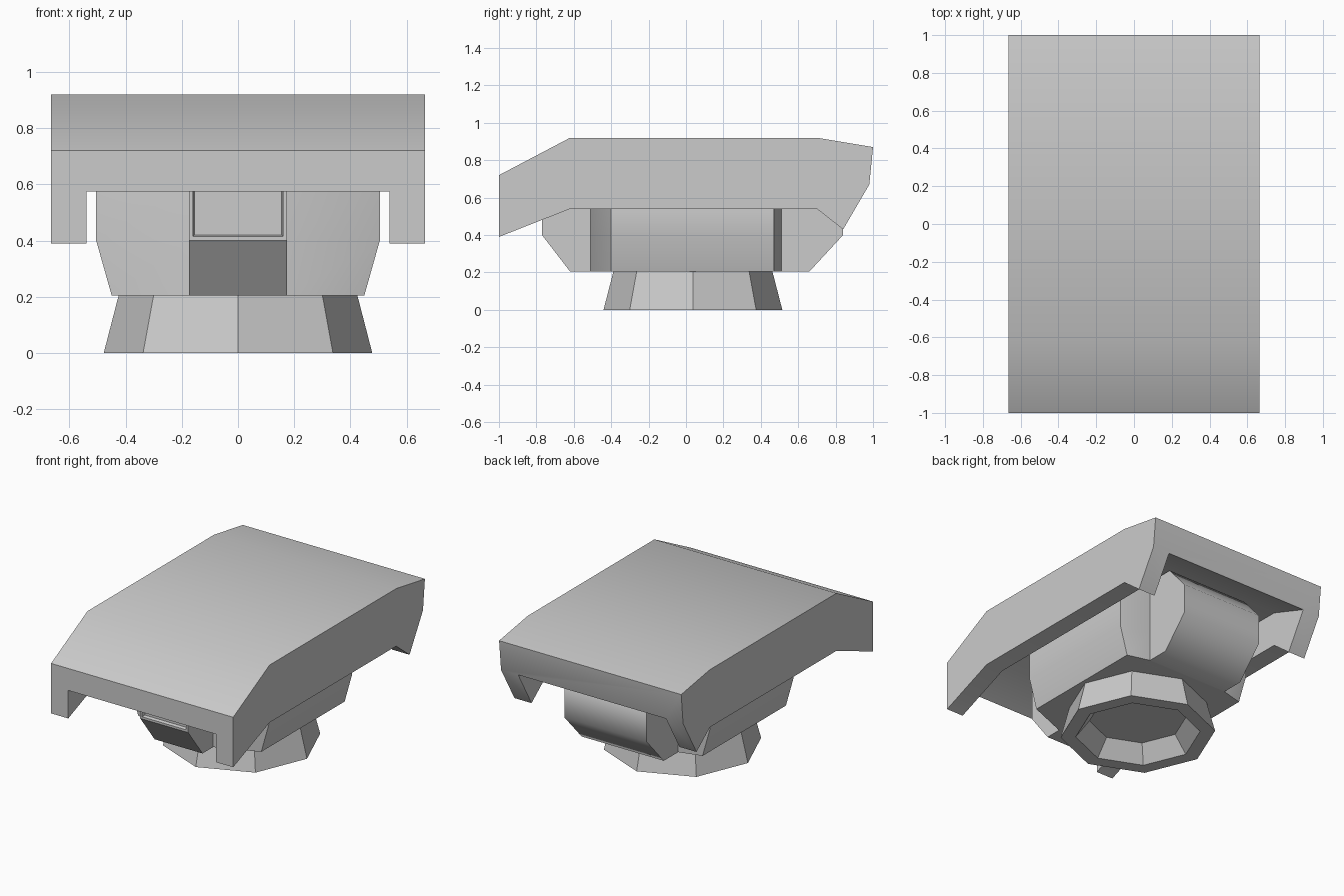
import bpy, bmesh, math

if "Cube" in bpy.data.objects:
    bpy.data.objects.remove(bpy.data.objects["Cube"])


def finish(name, bm, angle=30):
    bmesh.ops.recalc_face_normals(bm, faces=bm.faces)
    me = bpy.data.meshes.new(name)
    bm.to_mesh(me)
    bm.free()
    ob = bpy.data.objects.new(name, me)
    bpy.context.collection.objects.link(ob)
    bpy.ops.object.select_all(action='DESELECT')
    bpy.context.view_layer.objects.active = ob
    ob.select_set(True)
    bpy.ops.object.shade_smooth_by_angle(angle=math.radians(angle))
    return ob


def loft(bm, rings, caps=True):
    """Bridge closed rings of equal point count."""
    rows = [[bm.verts.new(p) for p in ring] for ring in rings]
    n = len(rows[0])
    for a, b in zip(rows, rows[1:]):
        for i in range(n):
            j = (i + 1) % n
            bm.faces.new((a[i], a[j], b[j], b[i]))
    if caps:
        bm.faces.new(rows[0])
        bm.faces.new(rows[-1])
    return rows


def extrude_x(bm, profile, half):
    """Side profile (y, z) stretched symmetrically across x."""
    return loft(bm, [[(x, y, z) for y, z in profile] for x in (-half, half)])


# Armoured canopy: channel section (roof top, roof underside, skirt bottom) along y
W, IN = 0.665, 0.54
stations = [((-1, .72), (-1, .575), (-1, .39)),
            ((-.62, .92), (-.62, .77), (-.62, .54)),
            ((.70, .92), (.70, .77), (.70, .54)),
            ((1, .87), (.98, .67), (.84, .43))]
rings = []
for top, mid, low in stations:
    half = [(W, *top), (W, *mid), (W, *low), (IN, *low), (IN, *mid)]
    rings.append(half + [(-x, y, z) for x, y, z in reversed(half)])
bm = bmesh.new()
rows = loft(bm, rings, caps=False)
for r in (rows[0], rows[-1]):
    bm.faces.new((r[0], r[1], r[4], r[5], r[8], r[9]))
    bm.faces.new(r[1:5])
    bm.faces.new(r[5:9])
finish("canopy", bm)

# Central housing: faceted plan, narrowing at the bottom and top
bm = bmesh.new()
rings = []
for z, hx in [(.205, .45), (.40, .505), (.60, .505), (.78, .45)]:
    half = [(.175, -.51, z), (hx, -.40, z), (hx, .47, z), (.30, .51, z)]
    rings.append(half + [(-x, y, h) for x, y, h in reversed(half)])
loft(bm, rings)
finish("central_housing", bm)

# Rear housing
bm = bmesh.new()
extrude_x(bm, [(.45, .205), (.66, .205), (.84, .40), (.84, .60), (.70, .76), (.45, .76)], .30)
finish("rear_housing", bm, 50)

# Front housing with a shallow recessed panel
bm = bmesh.new()
extrude_x(bm, [(-.45, .205), (-.62, .205), (-.77, .40), (-.77, .61), (-.66, .74), (-.45, .76)], .175)
bm.normal_update()
bmesh.ops.recalc_face_normals(bm, faces=bm.faces)
panel = [f for f in bm.faces if all(v.co.y < -.76 for v in f.verts)]
bmesh.ops.inset_region(bm, faces=panel, thickness=.02)
bmesh.ops.inset_region(bm, faces=panel, thickness=.008, depth=-.02)
finish("front_housing", bm)

# Octagonal base ring with a tapered recess underneath
bm = bmesh.new()
loft(bm, [[(r * math.cos(k * math.pi / 4), .037 + r * math.sin(k * math.pi / 4), z)
           for k in range(8)]
          for r, z in [(.425, .205), (.478, 0), (.385, 0), (.30, .11)]])
finish("base_ring", bm)
